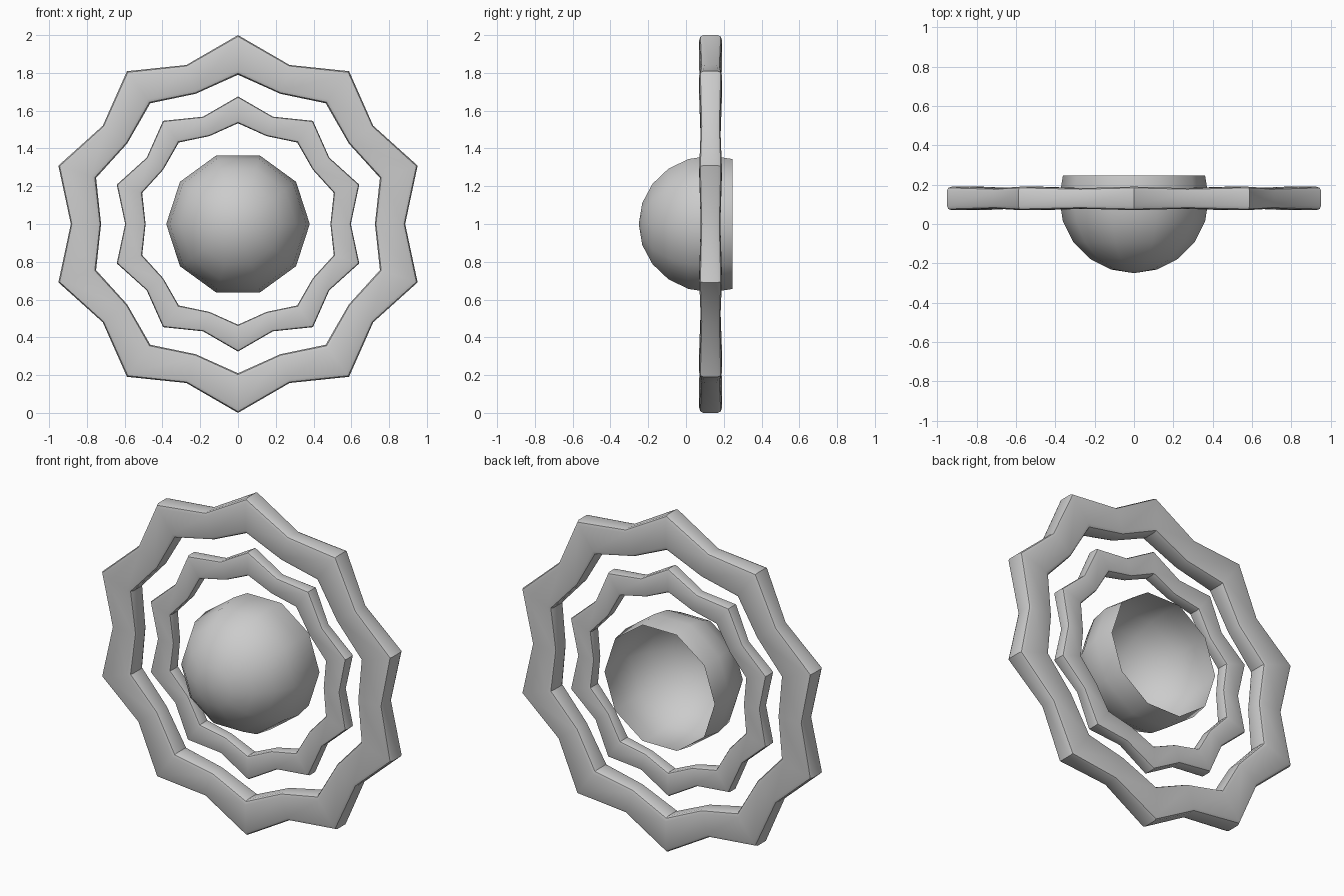
import bpy, bmesh
from math import sin, cos, pi, radians

if "Cube" in bpy.data.objects:
    bpy.data.objects.remove(bpy.data.objects["Cube"])

CY, CZ = 0.13, 1.0   # shared centre of the ball and rings


def finish(name, bm, angle):
    bmesh.ops.recalc_face_normals(bm, faces=bm.faces)
    mesh = bpy.data.meshes.new(name)
    bm.to_mesh(mesh)
    bm.free()
    ob = bpy.data.objects.new(name, mesh)
    bpy.context.collection.objects.link(ob)
    bpy.ops.object.select_all(action='DESELECT')
    ob.select_set(True)
    bpy.context.view_layer.objects.active = ob
    bpy.ops.object.shade_smooth_by_angle(angle=radians(angle))
    return ob


def section(r_in, r_out, half_y):
    """Rounded rectangle as (radius, y offset) pairs."""
    mid, half = (r_in + r_out) / 2, (r_out - r_in) / 2
    br, by = half * 0.24, half_y * 0.36
    pts = []
    for q, (sx, sy) in enumerate([(1, 1), (-1, 1), (-1, -1), (1, -1)]):
        for k in range(3):
            a = q * pi / 2 + k * pi / 4
            pts.append((mid + sx * (half - br) + br * cos(a),
                        sy * (half_y - by) + by * sin(a)))
    return pts


def star_ring(name, s):
    bm = bmesh.new()
    tip = section(0.79 * s, 1.0 * s, 0.06 * s)
    valley = section(0.725 * s, 0.885 * s, 0.052 * s)
    loops = []
    for i in range(20):
        a = i * pi / 10
        loops.append([bm.verts.new((r * sin(a), CY + y, CZ + r * cos(a)))
                      for r, y in (valley if i % 2 else tip)])
    n = len(tip)
    for i in range(20):
        p, q = loops[i], loops[(i + 1) % 20]
        for j in range(n):
            k = (j + 1) % n
            bm.faces.new((p[j], p[k], q[k], q[j]))
    return finish(name, bm, 35)


# ten-pointed rings, the inner one a smaller copy
star_ring("outer_ring", 1.0)
star_ring("inner_ring", 0.675)

# ten-sided ball, open at the back one row past its equator
bm = bmesh.new()
R = 0.38
rows = []
for i in range(1, 7):
    t = i * pi / 10
    rows.append([bm.verts.new((R * sin(t) * cos(j * pi / 5), CY - R * cos(t),
                               CZ + R * sin(t) * sin(j * pi / 5)))
                 for j in range(10)])
apex = bm.verts.new((0, CY - R, CZ))
for j in range(10):
    k = (j + 1) % 10
    bm.faces.new((apex, rows[0][j], rows[0][k]))
    for p, q in zip(rows, rows[1:]):
        bm.faces.new((p[j], q[j], q[k], p[k]))
ball = finish("centre_dome", bm, 60)
# open shell: make sure the outside faces forward
if ball.data.polygons[0].normal.y > 0:
    ball.data.flip_normals()
